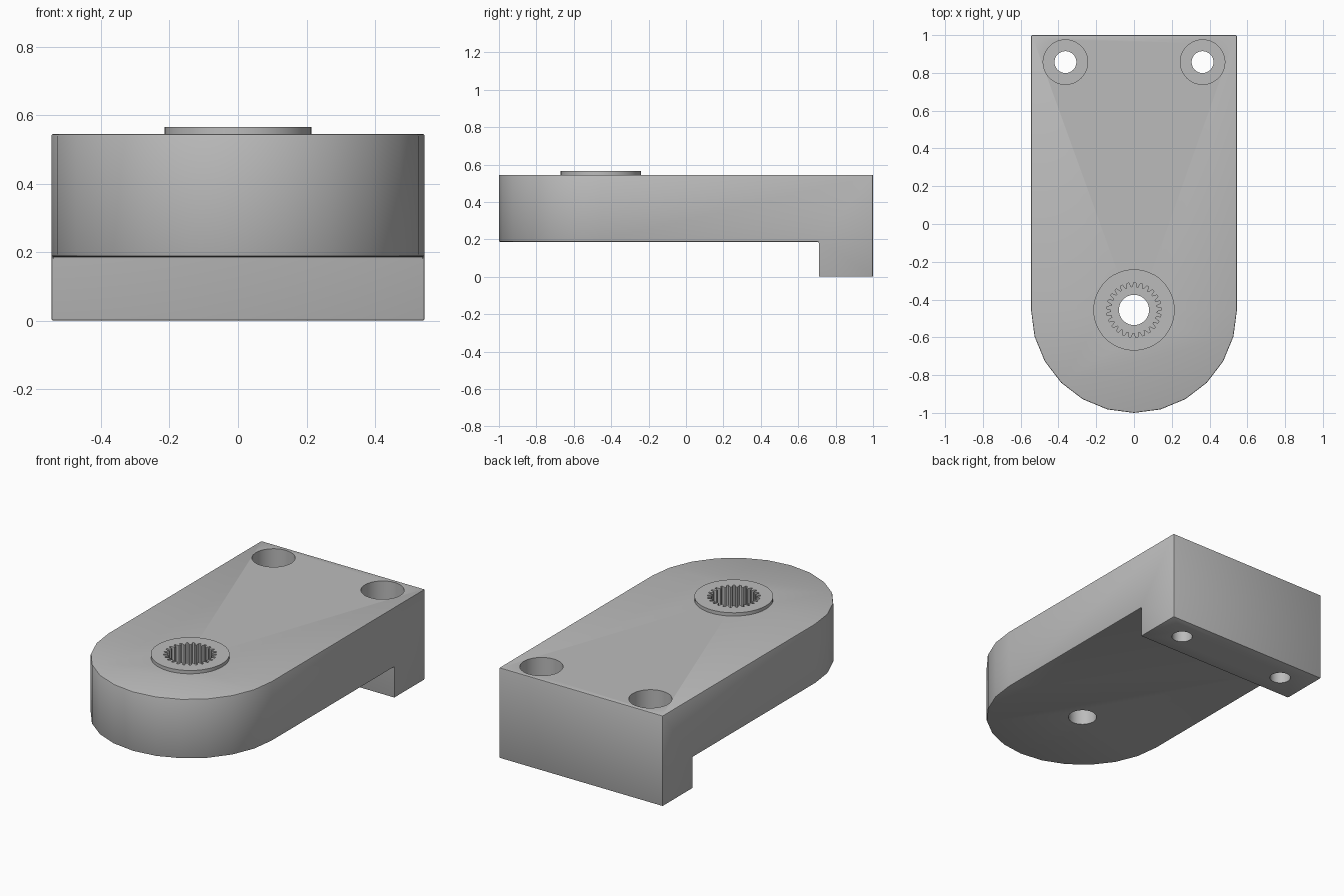
import bpy, bmesh
from math import sin, cos, pi, radians

cube = bpy.data.objects.get("Cube")
if cube:
    bpy.data.objects.remove(cube, do_unlink=True)

HALF_W, PIVOT_Y = 0.545, -0.455
ARM_Z, TOP_Z, BOSS_Z = 0.187, 0.545, 0.565
FOOT_Y = 0.71

grey = bpy.data.materials.new("light_grey")
grey.use_nodes = True
COLOUR = (0.5, 0.5, 0.5, 1)
grey.diffuse_color = COLOUR
grey.node_tree.nodes["Principled BSDF"].inputs["Base Color"].default_value = COLOUR


def prism(name, points, z0, z1):
    """Extrude a flat outline from z0 up to z1."""
    bm = bmesh.new()
    base = bm.faces.new([bm.verts.new((x, y, z0)) for x, y in points])
    top = bmesh.ops.extrude_face_region(bm, geom=[base])["geom"]
    verts = [v for v in top if isinstance(v, bmesh.types.BMVert)]
    bmesh.ops.translate(bm, verts=verts, vec=(0, 0, z1 - z0))
    bmesh.ops.recalc_face_normals(bm, faces=bm.faces)
    mesh = bpy.data.meshes.new(name)
    bm.to_mesh(mesh)
    bm.free()
    mesh.materials.append(grey)
    ob = bpy.data.objects.new(name, mesh)
    bpy.context.collection.objects.link(ob)
    return ob


def circle(x, y, r, n=48):
    return [(x + r * cos(2 * pi * i / n), y + r * sin(2 * pi * i / n)) for i in range(n)]


def spline(x, y, root, tip, teeth):
    """Toothed ring outline, four points per tooth."""
    pts = []
    for i in range(teeth):
        for step, r in ((0, root), (0.3, root), (0.5, tip), (0.8, tip)):
            a = 2 * pi * (i + step) / teeth
            pts.append((x + r * cos(a), y + r * sin(a)))
    return pts


def activate(ob):
    bpy.ops.object.select_all(action="DESELECT")
    ob.select_set(True)
    bpy.context.view_layer.objects.active = ob


def cut(ob, cutter):
    activate(ob)
    mod = ob.modifiers.new("cut", "BOOLEAN")
    mod.operation, mod.solver, mod.object = "DIFFERENCE", "EXACT", cutter
    bpy.ops.object.modifier_apply(modifier=mod.name)


# Round-ended block, with the underside of the arm cut away to leave the foot
N = 12
arc = [(-HALF_W * cos(pi * i / N), PIVOT_Y - HALF_W * sin(pi * i / N)) for i in range(N + 1)]
body = prism("arm_body", arc + [(HALF_W, 1), (-HALF_W, 1)], 0, TOP_Z)
underside = prism("underside_cutter", [(-1, -2), (1, -2), (1, FOOT_Y), (-1, FOOT_Y)], -1, ARM_Z)
cut(body, underside)

# Softened edges
activate(body)
bevel = body.modifiers.new("bevel", "BEVEL")
bevel.width, bevel.segments = 0.006, 2
bevel.limit_method, bevel.angle_limit = "ANGLE", radians(40)
bpy.ops.object.modifier_apply(modifier=bevel.name)

# Raised collar around the splined socket
collar = prism("socket_collar", circle(0, PIVOT_Y, 0.215), TOP_Z - 0.01, BOSS_Z)

# Splined socket and shaft hole
socket = prism("socket_cutter", spline(0, PIVOT_Y, 0.145, 0.121, 25), 0.34, 1)
shaft = prism("shaft_cutter", circle(0, PIVOT_Y, 0.08), -1, 1)
cutters = [socket, shaft]
cut(collar, socket)

# Counterbored screw holes in the foot
for side in (-1, 1):
    x, y = side * 0.363, 0.857
    cutters.append(prism("screw_head_cutter", circle(x, y, 0.118), 0.19, 1))
    cutters.append(prism("screw_cutter", circle(x, y, 0.058, 32), -1, 1))
for cutter in cutters:
    cut(body, cutter)
for cutter in cutters + [underside]:
    bpy.data.objects.remove(cutter, do_unlink=True)

for ob in (body, collar):
    activate(ob)
    bpy.ops.object.shade_smooth_by_angle(angle=radians(30))
